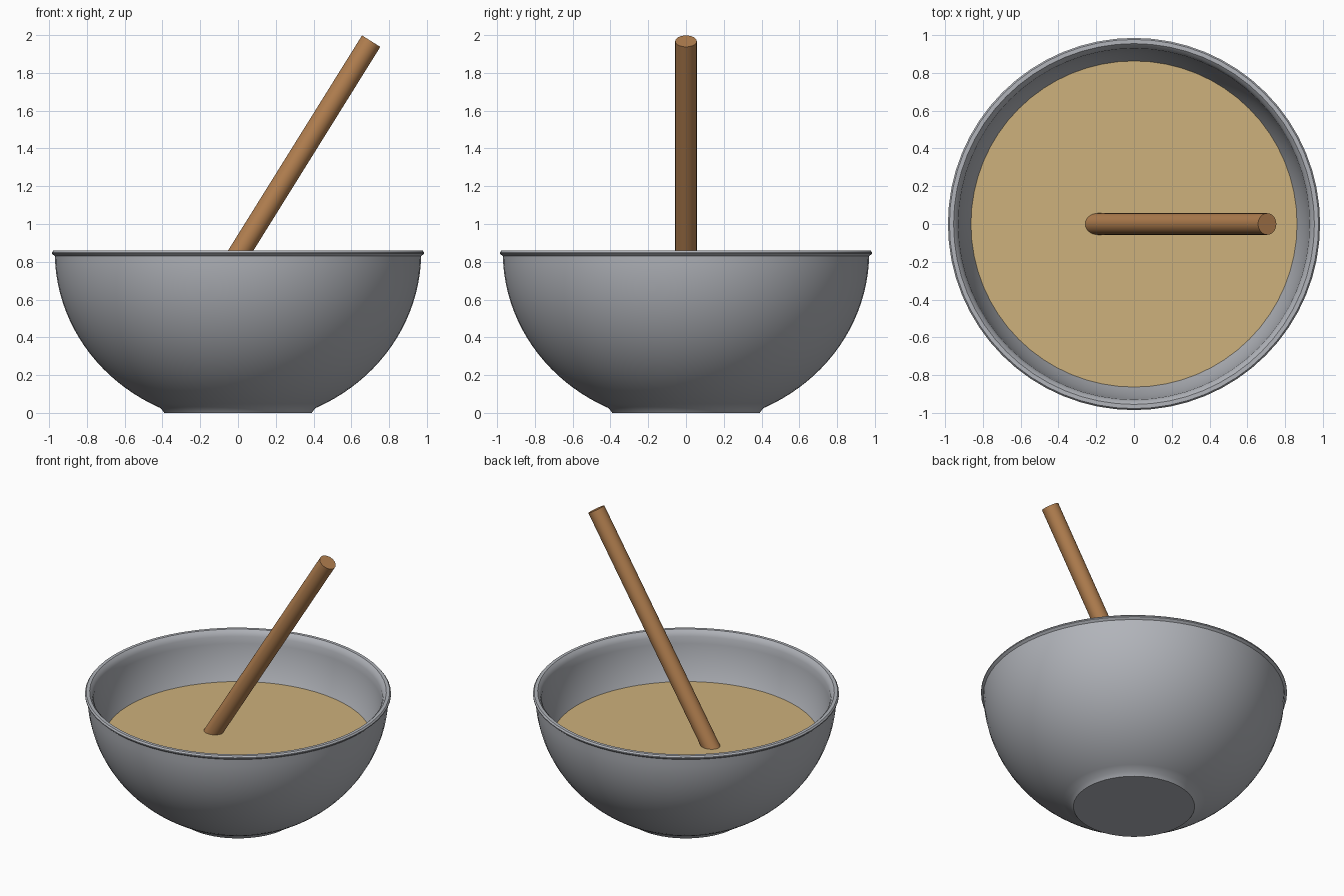
import bpy, bmesh, math
from mathutils import Vector

cube = bpy.data.objects.get("Cube")
if cube:
    bpy.data.objects.remove(cube, do_unlink=True)

SIDES = 64
RIM_Z = 0.85
LEVEL = 0.53


def material(name, color):
    mat = bpy.data.materials.new(name)
    mat.use_nodes = True
    mat.diffuse_color = (*color, 1)
    mat.node_tree.nodes["Principled BSDF"].inputs["Base Color"].default_value = (*color, 1)
    return mat


def finish(obj, name, mat, angle):
    obj.name = obj.data.name = name
    obj.data.materials.append(mat)
    bpy.ops.object.select_all(action='DESELECT')
    obj.select_set(True)
    bpy.context.view_layer.objects.active = obj
    bpy.ops.object.shade_smooth_by_angle(angle=math.radians(angle))


def lathe(name, profile, mat, angle=35):
    """Spin a radius/height profile around the z axis."""
    bm = bmesh.new()
    verts = [bm.verts.new((r, 0, z)) for r, z in profile]
    edges = [bm.edges.new(pair) for pair in zip(verts, verts[1:])]
    bmesh.ops.spin(bm, geom=verts + edges, cent=(0, 0, 0), axis=(0, 0, 1),
                   angle=math.tau, steps=SIDES, use_duplicate=False)
    bmesh.ops.remove_doubles(bm, verts=bm.verts, dist=0.0005)
    bmesh.ops.recalc_face_normals(bm, faces=bm.faces)
    mesh = bpy.data.meshes.new(name)
    bm.to_mesh(mesh)
    bm.free()
    obj = bpy.data.objects.new(name, mesh)
    bpy.context.collection.objects.link(obj)
    finish(obj, name, mat, angle)


def arc(radius, depth, z_low, z_high, steps=20):
    """Elliptical wall points from z_low up to z_high."""
    low = math.asin((RIM_Z - z_low) / depth)
    high = math.asin((RIM_Z - z_high) / depth)
    angles = [low + (high - low) * i / steps for i in range(steps + 1)]
    return [(radius * math.cos(a), RIM_Z - depth * math.sin(a)) for a in angles]


grey = material("bowl grey", (0.44, 0.455, 0.49))
tan = material("batter tan", (0.61, 0.44, 0.20))
brown = material("wood brown", (0.45, 0.215, 0.08))

# Bowl: foot, outer wall, small flared lip, inner wall
outer = arc(0.97, 0.91, 0.025, 0.83)
lip = [(0.985, 0.843), (0.985, 0.85), (0.977, 0.86), (0.955, 0.86), (0.94, 0.845)]
inner = arc(0.93, 0.86, 0.06, 0.82)[::-1]
lathe("bowl", [(0, 0), (0.39, 0)] + outer + lip + inner + [(0, 0.06)], grey)

# Batter: flat disc reaching the inner wall
bpy.ops.mesh.primitive_circle_add(vertices=SIDES, radius=0.867, fill_type='NGON',
                                  location=(0, 0, LEVEL))
finish(bpy.context.object, "batter", tan, 30)

# Stirring stick leaning to the left, its end sunk in the batter
top = Vector((0.705, 0, 1.968))
lean = Vector((0.623, 0, 1)).normalized()
bottom = top - lean * 1.85
bpy.ops.mesh.primitive_cylinder_add(vertices=32, radius=0.057, depth=(top - bottom).length,
                                    location=(top + bottom) / 2,
                                    rotation=lean.to_track_quat('Z', 'Y').to_euler())
finish(bpy.context.object, "stirring_stick", brown, 30)
